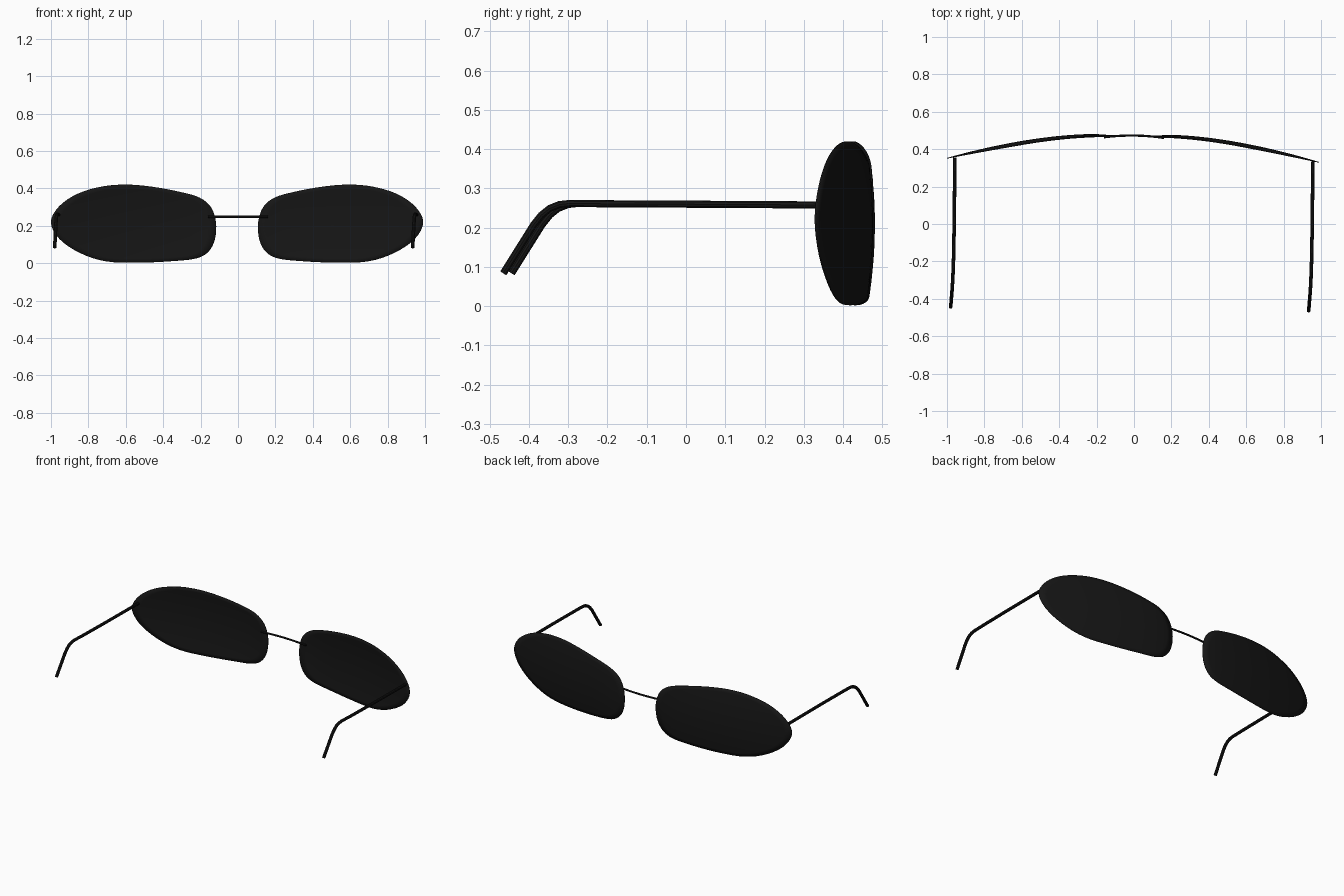
import bpy, bmesh
from mathutils import Vector

if "Cube" in bpy.data.objects:
    bpy.data.objects.remove(bpy.data.objects["Cube"])

SKEW = -0.011   # the whole model is turned very slightly about z
SHIFT = -0.005

black = bpy.data.materials.new("black")
black.diffuse_color = (0.008, 0.008, 0.008, 1)
black.use_nodes = True
black.node_tree.nodes["Principled BSDF"].inputs["Base Color"].default_value = black.diffuse_color


def lens_y(x, z):
    """Depth of the wrapped, gently domed lens surface."""
    wrap = 0.138 * (max(0, abs(x) - 0.2) / 0.8) ** 1.7
    inner = 0.06 * max(0, 0.2 - abs(x))
    return 0.477 - wrap - inner - 0.018 * ((z - 0.21) / 0.21) ** 2


def place(x, y, z):
    return Vector((x + SHIFT, y + SKEW * x, z))


def smooth_loop(pts, steps):
    """Closed Catmull-Rom curve through the points."""
    out, n = [], len(pts)
    for i in range(n):
        a, b, c, d = (Vector(pts[(i + k) % n]) for k in (-1, 0, 1, 2))
        for s in range(steps):
            t = s / steps
            out.append(0.5 * (2 * b + (c - a) * t + (2 * a - 5 * b + 4 * c - d) * t * t
                              + (3 * b - a - 3 * c + d) * t ** 3))
    return out


# Lens outline (x, z)
OUTLINE = [(0.995, 0.22), (0.95, 0.305), (0.85, 0.372), (0.72, 0.41), (0.59, 0.42),
           (0.45, 0.408), (0.30, 0.38), (0.20, 0.35), (0.14, 0.30), (0.113, 0.22),
           (0.118, 0.13), (0.15, 0.065), (0.21, 0.028), (0.32, 0.013), (0.52, 0.003),
           (0.70, 0.010), (0.84, 0.055), (0.95, 0.13)]


def lens(name, side):
    loop = smooth_loop(OUTLINE, 4)
    centre = Vector((0.55, 0.21))
    bm = bmesh.new()
    rings = []
    for k in range(1, 11):
        ring = []
        for p in loop:
            q = centre.lerp(p, k / 10)
            ring.append(bm.verts.new(place(side * q.x, lens_y(q.x, q.y), q.y)))
        rings.append(ring)
    mid = bm.verts.new(place(side * centre.x, lens_y(*centre), centre.y))
    n = len(loop)
    for i in range(n):
        j = (i + 1) % n
        bm.faces.new((mid, rings[0][i], rings[0][j]))
        for a, b in zip(rings, rings[1:]):
            bm.faces.new((a[i], b[i], b[j], a[j]))
    bmesh.ops.recalc_face_normals(bm, faces=bm.faces)
    me = bpy.data.meshes.new(name)
    bm.to_mesh(me)
    bm.free()
    ob = bpy.data.objects.new(name, me)
    bpy.context.collection.objects.link(ob)
    mod = ob.modifiers.new("thickness", 'SOLIDIFY')
    mod.thickness = 0.004
    mod.offset = 0
    finish(ob)


def finish(ob):
    ob.data.materials.append(black)
    bpy.ops.object.select_all(action='DESELECT')
    ob.select_set(True)
    bpy.context.view_layer.objects.active = ob
    if ob.type == 'CURVE':
        bpy.ops.object.convert(target='MESH')
    bpy.ops.object.shade_smooth_by_angle()


def wire(name, pts, radius):
    cu = bpy.data.curves.new(name, 'CURVE')
    cu.dimensions = '3D'
    cu.bevel_depth = radius
    cu.bevel_resolution = 3
    cu.use_fill_caps = True
    sp = cu.splines.new('POLY')
    sp.points.add(len(pts) - 1)
    for p, co in zip(sp.points, pts):
        p.co = (*co, 1)
    ob = bpy.data.objects.new(name, cu)
    bpy.context.collection.objects.link(ob)
    finish(ob)


# Temple arm path: y, z and sideways drift
ARM = [(0.345, 0.258, 0), (0.0, 0.260, -0.003), (-0.20, 0.261, -0.007),
       (-0.285, 0.262, -0.010), (-0.312, 0.259, -0.011), (-0.337, 0.249, -0.013),
       (-0.358, 0.232, -0.014), (-0.378, 0.207, -0.016), (-0.455, 0.084, -0.022)]

for label, side in (("left", -1), ("right", 1)):
    lens(label + "_lens", side)
    wire(label + "_temple_arm",
         [place(side * 0.957 + dx + 0.004, y, z) for y, z, dx in ARM], 0.0095)

# Bridge wire between the lenses
wire("bridge", [place(0.005 + 0.16 * t, 0.473 - 0.011 * t * t, 0.248)
                for t in [i / 6 - 1 for i in range(13)]], 0.006)
